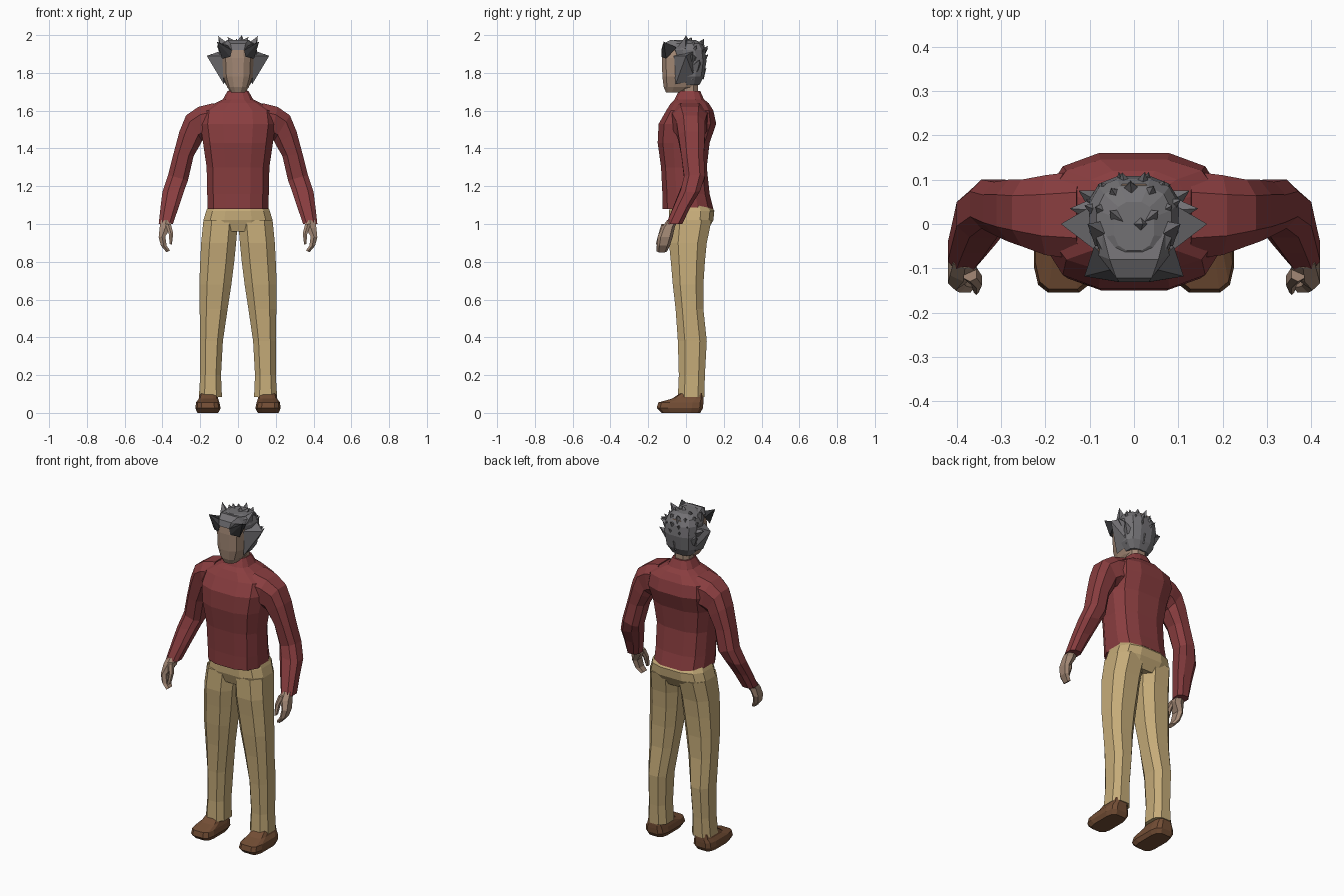
import bpy, bmesh, math, random
from mathutils import Vector, Matrix

random.seed(4)


def material(name, rgb):
    m = bpy.data.materials.new(name)
    m.diffuse_color = (*rgb, 1)
    return m


RED = material("sweater red", (0.25, 0.047, 0.05))
TAN = material("trouser tan", (0.56, 0.41, 0.19))
BROWN = material("shoe brown", (0.17, 0.075, 0.035))
SKIN = material("skin", (0.37, 0.25, 0.18))
GREY = material("hair grey", (0.17, 0.165, 0.175))
DARK = material("brow charcoal", (0.035, 0.035, 0.038))


def finish(bm, name, mat):
    bmesh.ops.recalc_face_normals(bm, faces=bm.faces[:])
    me = bpy.data.meshes.new(name)
    bm.to_mesh(me)
    bm.free()
    me.materials.append(mat)
    ob = bpy.data.objects.new(name, me)
    bpy.context.collection.objects.link(ob)
    return ob


def loft(name, mat, rings, n=8, power=0.75, side=1):
    """Rings are (inner x, inner z, outer x, outer z, front y, back y)."""
    angles = [2 * math.pi * (k + 0.5) / n for k in range(n)]

    def curve(v):
        return math.copysign(abs(v) ** power, v) if abs(v) > 1e-6 else 0

    us = [curve(math.cos(a)) for a in angles]
    vs = [curve(math.sin(a)) for a in angles]
    mu, mv = max(us), max(vs)
    bm = bmesh.new()
    loops = []
    for xi, zi, xo, zo, y0, y1 in rings:
        loop = []
        for u, v in zip(us, vs):
            t = 0.5 + 0.5 * u / mu
            y = (y0 + y1) / 2 + (y1 - y0) / 2 * v / mv
            loop.append(bm.verts.new((side * (xi + (xo - xi) * t), y, zi + (zo - zi) * t)))
        loops.append(loop)
    for a, b in zip(loops, loops[1:]):
        for k in range(n):
            j = (k + 1) % n
            bm.faces.new((a[k], a[j], b[j], b[k]))
    bm.faces.new(loops[0])
    bm.faces.new(loops[-1])
    return finish(bm, name, mat)


def level(rows):
    """Flat rings from (x0, x1, y0, y1, z)."""
    return [(a, z, b, z, c, d) for a, b, c, d, z in rows]


def centred(rows):
    """Flat symmetric rings from (half width, y0, y1, z)."""
    return level([(-w, w, c, d, z) for w, c, d, z in rows])


def hull(name, mat, points):
    bm = bmesh.new()
    for p in points:
        bm.verts.new(p)
    bmesh.ops.convex_hull(bm, input=bm.verts[:])
    return finish(bm, name, mat)


# Sweater body with raised collar
loft("sweater_body", RED, centred([
    (0.16, -0.125, 0.145, 1.08), (0.163, -0.125, 0.125, 1.16),
    (0.166, -0.132, 0.11, 1.30), (0.185, -0.15, 0.125, 1.43),
    (0.20, -0.145, 0.16, 1.53), (0.19, -0.105, 0.145, 1.60),
    (0.12, -0.08, 0.12, 1.64), (0.08, -0.06, 0.095, 1.66),
    (0.055, -0.038, 0.075, 1.705)]), n=12, power=0.7)

# Pelvis
loft("trouser_seat", TAN, centred([
    (0.15, -0.07, 0.11, 0.96), (0.183, -0.09, 0.145, 1.02),
    (0.168, -0.09, 0.15, 1.07), (0.155, -0.08, 0.13, 1.10)]), n=12, power=0.7)

for side, tag in ((1, "left"), (-1, "right")):
    # Sleeve
    loft(tag + "_sleeve", RED, [
        (0.10, 1.46, 0.13, 1.64, -0.08, 0.12),
        (0.17, 1.45, 0.21, 1.62, -0.07, 0.11),
        (0.19, 1.44, 0.275, 1.575, -0.05, 0.10),
        (0.20, 1.42, 0.31, 1.49, -0.04, 0.10),
        (0.235, 1.36, 0.342, 1.37, -0.025, 0.095),
        (0.265, 1.23, 0.37, 1.26, -0.01, 0.10),
        (0.28, 1.19, 0.40, 1.17, -0.03, 0.075),
        (0.31, 1.10, 0.41, 1.09, -0.065, 0.025),
        (0.345, 1.0, 0.42, 1.0, -0.105, -0.02)], side=side)

    # Hand with curled fingers, and thumb
    loft(tag + "_hand", SKIN, [
        (0.355, 1.02, 0.408, 1.02, -0.10, -0.045),
        (0.355, 0.98, 0.415, 0.98, -0.13, -0.06),
        (0.385, 0.935, 0.42, 0.93, -0.15, -0.07),
        (0.378, 0.885, 0.408, 0.885, -0.155, -0.085),
        (0.36, 0.86, 0.378, 0.85, -0.155, -0.10)], n=6, side=side)
    loft(tag + "_thumb", SKIN, [
        (0.355, 1.0, 0.385, 1.0, -0.13, -0.09),
        (0.343, 0.95, 0.367, 0.95, -0.145, -0.11),
        (0.350, 0.89, 0.362, 0.895, -0.16, -0.13)], n=6, side=side)

    # Trouser leg
    loft(tag + "_trouser_leg", TAN, level([
        (0.0, 0.183, -0.085, 0.135, 1.02), (0.01, 0.195, -0.09, 0.11, 0.90),
        (0.02, 0.2, -0.08, 0.10, 0.80), (0.035, 0.205, -0.07, 0.092, 0.68),
        (0.055, 0.203, -0.055, 0.092, 0.55), (0.08, 0.2, -0.043, 0.11, 0.38),
        (0.09, 0.2, -0.038, 0.10, 0.20), (0.085, 0.207, -0.043, 0.097, 0.085)]),
        side=side)

    # Shoe
    loft(tag + "_shoe", BROWN, level([
        (0.105, 0.215, -0.13, 0.075, 0.0), (0.092, 0.226, -0.155, 0.09, 0.025),
        (0.098, 0.222, -0.147, 0.092, 0.055), (0.105, 0.208, -0.075, 0.092, 0.075),
        (0.11, 0.2, -0.03, 0.09, 0.105)]), n=12, power=0.5, side=side)

    # Flared side tuft of hair
    hull(tag + "_side_tuft", GREY, [(side * x, y, z) for x, y, z in (
        (0.165, 0.0, 1.89), (0.075, -0.055, 1.74), (0.07, 0.05, 1.76),
        (0.08, -0.065, 1.89), (0.08, 0.05, 1.92))])

    # Pointed dark brow
    hull(tag + "_brow", DARK, [(side * x, y, z) for x, y, z in (
        (0.033, -0.131, 1.92), (0.04, -0.13, 1.885), (0.085, -0.105, 1.875),
        (0.09, -0.05, 1.935), (0.112, -0.118, 1.965), (0.04, -0.10, 1.94))])

# Neck and head
loft("neck", SKIN, centred([
    (0.05, -0.03, 0.065, 1.66), (0.047, -0.03, 0.06, 1.80)]))
loft("head", SKIN, centred([
    (0.035, -0.105, -0.01, 1.695), (0.058, -0.118, 0.05, 1.725),
    (0.078, -0.125, 0.075, 1.78), (0.083, -0.128, 0.09, 1.88),
    (0.07, -0.122, 0.09, 1.95)]), n=12)

# Hair cap and forelock
loft("hair_cap", GREY, centred([
    (0.062, -0.02, 0.07, 1.735), (0.092, -0.05, 0.095, 1.78),
    (0.10, -0.055, 0.108, 1.86), (0.10, -0.075, 0.102, 1.92),
    (0.085, -0.085, 0.085, 1.955), (0.045, -0.06, 0.05, 1.975)]), n=12)
hull("forelock", GREY, [(s * x, y, z) for s in (1, -1) for x, y, z in (
    (0.033, -0.131, 1.92), (0.04, -0.122, 1.955), (0.055, -0.08, 1.975),
    (0.07, -0.02, 1.965), (0.08, -0.07, 1.94))])

# Hair spikes: paired crown tips, then rows swept round the back
bm = bmesh.new()


def spike(base, tip, radius):
    base, tip = Vector(base), Vector(tip)
    d = tip - base
    rot = d.to_track_quat('Z', 'Y').to_matrix().to_4x4()
    bmesh.ops.create_cone(bm, cap_ends=True, segments=4, radius1=radius, radius2=0,
                          depth=d.length, matrix=Matrix.Translation((base + tip) / 2) @ rot)


for s in (1, -1):
    spike((s * 0.07, -0.02, 1.93), (s * 0.105, 0.0, 1.995), 0.035)
    spike((s * 0.03, 0.01, 1.95), (s * 0.055, 0.03, 1.99), 0.03)
    spike((s * 0.08, 0.03, 1.87), (s * 0.145, 0.035, 1.90), 0.035)
    spike((s * 0.08, 0.05, 1.83), (s * 0.125, 0.075, 1.87), 0.03)
spike((0.01, 0.0, 1.94), (0.02, 0.0, 2.0), 0.035)
for z, reach, count in ((1.80, 0.108, 5), (1.86, 0.122, 6), (1.91, 0.12, 6), (1.945, 0.095, 5)):
    for k in range(count):
        a = math.radians(25 + 130 * (k + random.uniform(-0.2, 0.2)) / (count - 1))
        c, s = math.cos(a), math.sin(a)
        spike((c * 0.07, s * 0.07, z - 0.015),
              (c * reach, s * reach, z + random.uniform(0.015, 0.04)), 0.032)
finish(bm, "hair_spikes", GREY)
